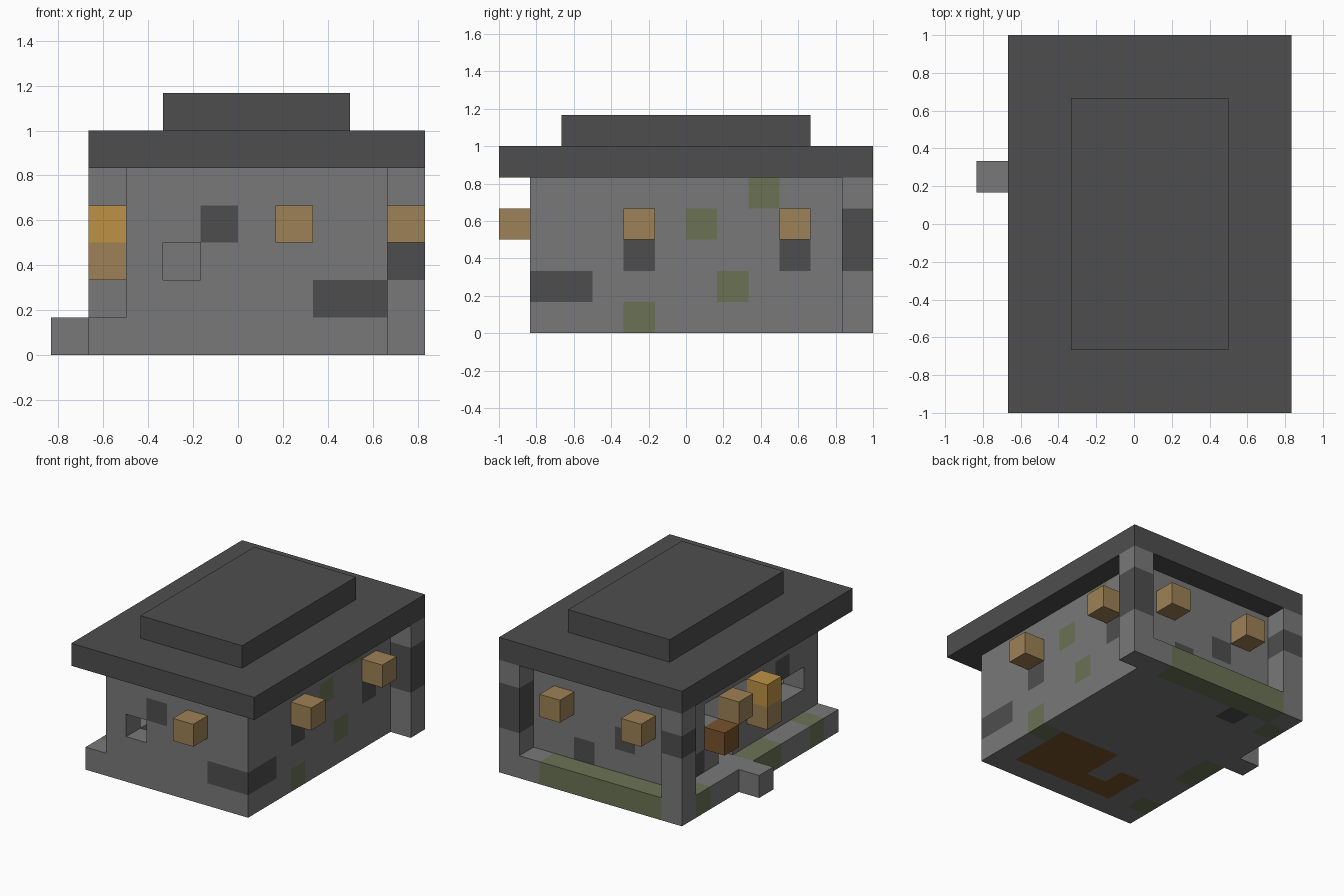
import bpy, bmesh
from mathutils import Vector

cube = bpy.data.objects.get("Cube")
if cube:
    bpy.data.objects.remove(cube, do_unlink=True)

U = 1 / 6                                # edge of one block
ORIGIN = Vector((-5 * U, -6 * U, 0))     # corner of block (0, 0, 0)


def material(name, r, g, b):
    m = bpy.data.materials.new(name)
    m.use_nodes = True
    m.diffuse_color = (r, g, b, 1)
    m.node_tree.nodes["Principled BSDF"].inputs["Base Color"].default_value = (r, g, b, 1)
    return m


STONE = material("grey_stone", .19, .19, .19)
DARK = material("dark_stone", .076, .076, .076)
MOSS = material("mossy_stone", .145, .17, .09)
TAN = material("lantern_tan", .34, .22, .092)
GOLD = material("lantern_gold", .51, .29, .06)
WOOD = material("brown_wood", .19, .085, .025)


def region(i, j, k):
    """All blocks in three half-open ranges; a plain number means one block."""
    spans = [range(a, a + 1) if isinstance(a, int) else range(*a) for a in (i, j, k)]
    return {(x, y, z) for x in spans[0] for y in spans[1] for z in spans[2]}


def build(name, cells, base, patches=()):
    """Join blocks into one outer shell; patches recolour whole blocks."""
    mats = [base] + [m for m in dict.fromkeys(p[0] for p in patches)]
    colour = {c: mats.index(m) for m, cs in patches for c in cs}
    bm = bmesh.new()
    for c in sorted(cells):
        for axis in range(3):
            for sign in (0, 1):
                n = list(c)
                n[axis] += 2 * sign - 1
                if tuple(n) in cells:
                    continue
                corners = []
                for u, v in ((0, 0), (1, 0), (1, 1), (0, 1)):
                    p = Vector(c)
                    p[axis] += sign
                    p[(axis + 1) % 3] += u
                    p[(axis + 2) % 3] += v
                    corners.append(bm.verts.new(ORIGIN + p * U))
                face = bm.faces.new(corners if sign else corners[::-1])
                face.material_index = colour.get(c, 0)
    bmesh.ops.remove_doubles(bm, verts=bm.verts, dist=U / 100)
    mesh = bpy.data.meshes.new(name)
    bm.to_mesh(mesh)
    bm.free()
    for m in mats:
        mesh.materials.append(m)
    ob = bpy.data.objects.new(name, mesh)
    bpy.context.collection.objects.link(ob)
    return ob


# Floor slab, with ledges along the back and the entrance side
build("floor", region((1, 9), (1, 12), 0) - region(1, 11, 0), STONE, [
    (WOOD, region((5, 8), (2, 5), 0) | region((3, 5), 2, 0) | region(3, 3, 0)),
    (MOSS, region((2, 8), 11, 0) | region(1, (5, 7), 0) | region(1, 2, 0)
        | region(1, 10, 0) | region(8, 4, 0)),
    (DARK, region(3, 10, 0)),
])

# Hollow walls with a doorway and windows
walls = region((2, 9), (1, 11), (1, 5)) - region((3, 8), (2, 10), (1, 5))
walls -= region(3, 1, 2)                                  # front window
walls -= region(2, (2, 4), 2)                             # side window
walls -= region(2, 6, 3) | region(2, 8, 3)                # small side windows
walls -= region(2, 7, (1, 3))                             # doorway
build("walls", walls, STONE, [
    (DARK, region((7, 9), 1, 1) | region(8, 2, 1) | region(4, 1, 3)
        | region(8, 4, 2) | region(8, 9, 2)
        | region(6, 10, 1) | region(4, 10, 2)
        | region(2, 3, 3) | region(2, 9, 1)),
    (MOSS, region(8, 7, 1) | region(8, 6, 3) | region(8, 8, 4)),
])

# Back corner columns with dark bands
build("back_left_column", region(9, 11, (0, 5)), STONE, [(DARK, region(9, 11, (2, 4)))])
build("back_right_column", region(1, 11, (0, 5)), STONE, [(DARK, region(1, 11, 3))])

# Entrance step
build("step", region(0, 7, 0), STONE)

# Two-tier roof
build("roof", region((1, 10), (0, 12), 5), DARK)
build("roof_top", region((3, 8), (2, 10), 6), DARK)

# Lanterns hung on the outside walls
lanterns = {
    "front_lantern": (6, 0, 3, TAN),
    "left_lantern_front": (9, 4, 3, TAN),
    "left_lantern_back": (9, 9, 3, TAN),
    "back_lantern_left": (7, 11, 3, TAN),
    "back_lantern_right": (3, 11, 3, TAN),
    "door_lantern": (1, 7, 3, TAN),
    "door_side_lower": (1, 5, 2, TAN),
    "door_side_upper": (1, 5, 3, GOLD),
    "door_side_block": (1, 8, 2, WOOD),
}
for name, (i, j, k, mat) in lanterns.items():
    build(name, region(i, j, k), mat)
